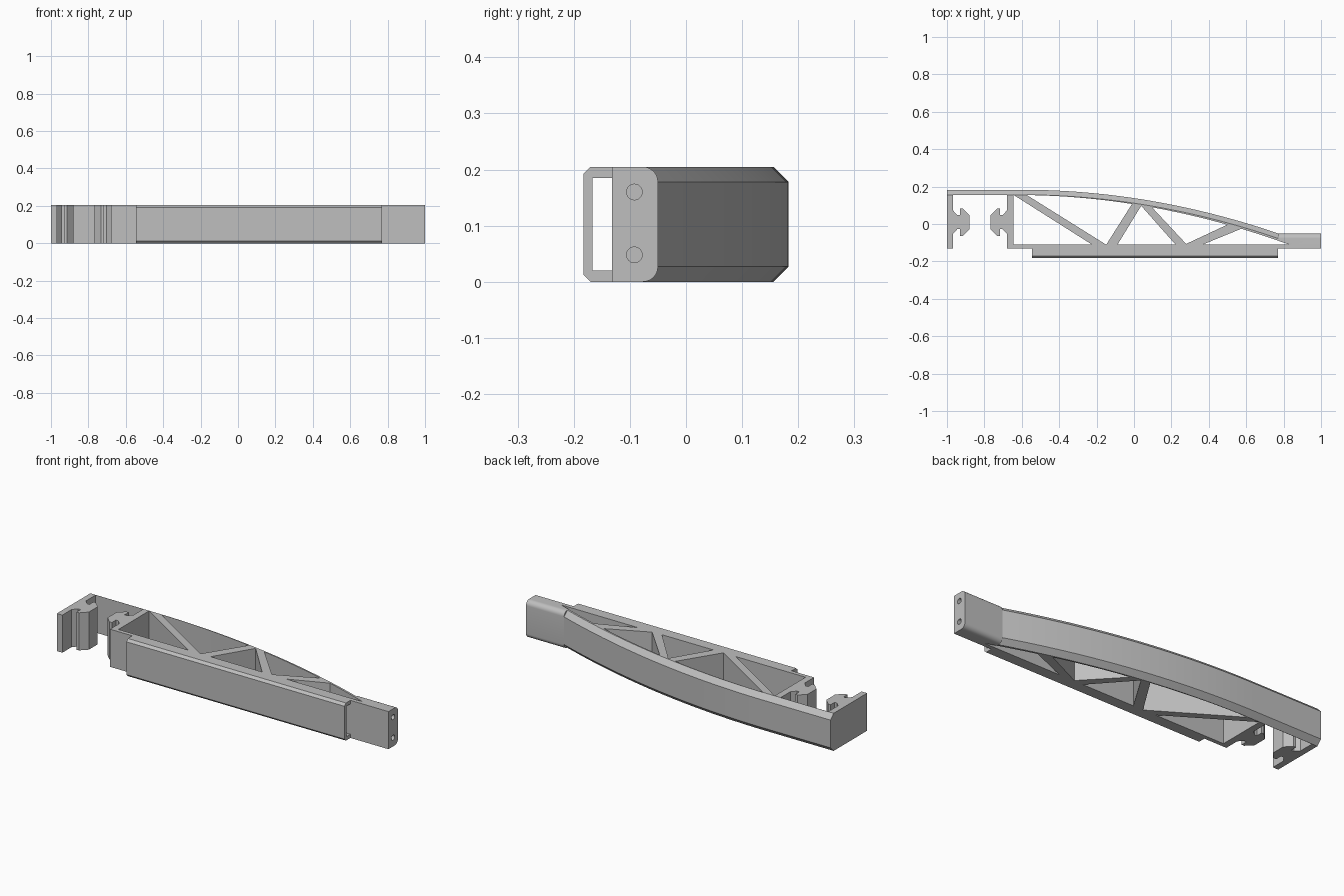
import bpy, bmesh, math
from mathutils import Vector

if "Cube" in bpy.data.objects:
    bpy.data.objects.remove(bpy.data.objects["Cube"], do_unlink=True)

H = 0.205            # full height
FRONT = -0.132       # front of the straight chord
CHORD = -0.11        # back of the straight chord
ARCH_END = 0.77
BEVEL = 0.027

grey = bpy.data.materials.new("light grey")
grey.use_nodes = True
grey.diffuse_color = (0.52, 0.52, 0.52, 1)
grey.node_tree.nodes["Principled BSDF"].inputs["Base Color"].default_value = grey.diffuse_color


def loft(name, rings):
    """Solid through a list of matching closed rings, capped at both ends."""
    bm = bmesh.new()
    loops = [[bm.verts.new(p) for p in ring] for ring in rings]
    n = len(loops[0])
    for a, b in zip(loops, loops[1:]):
        for i in range(n):
            j = (i + 1) % n
            bm.faces.new((a[i], a[j], b[j], b[i]))
    bm.faces.new(loops[0])
    bm.faces.new(loops[-1])
    bmesh.ops.recalc_face_normals(bm, faces=bm.faces)
    mesh = bpy.data.meshes.new(name)
    bm.to_mesh(mesh)
    bm.free()
    mesh.materials.append(grey)
    obj = bpy.data.objects.new(name, mesh)
    bpy.context.collection.objects.link(obj)
    return obj


def plan(name, pts, z0=0, z1=H):
    return loft(name, [[(x, y, z) for x, y in pts] for z in (z0, z1)])


def along_x(name, section, x0, x1):
    return loft(name, [[(x, y, z) for y, z in section] for x in (x0, x1)])


def smooth(obj, degrees=25):
    bpy.ops.object.select_all(action='DESELECT')
    obj.select_set(True)
    bpy.context.view_layer.objects.active = obj
    bpy.ops.object.shade_smooth_by_angle(angle=math.radians(degrees))


def cut(obj, cutter):
    mod = obj.modifiers.new("cut", 'BOOLEAN')
    mod.operation = 'DIFFERENCE'
    mod.solver = 'EXACT'
    mod.object = cutter
    cutter.hide_render = True
    cutter.hide_viewport = True
    cutter.display_type = 'WIRE'


def reach(x):
    return max(0, (x + 0.6) / (ARCH_END + 0.6))


def outer(x):
    return 0.183 - 0.233 * reach(x) ** 2


def inner(x):
    return outer(x) - 0.028 - 0.011 * reach(x)


# Curved back arch with chamfered outer edges
stations = [-1] + [-0.6 + (ARCH_END + 0.6) * i / 28 for i in range(29)]
arch = loft("back_arch", [[(x, inner(x), 0), (x, outer(x) - BEVEL, 0), (x, outer(x), BEVEL),
                           (x, outer(x), H - BEVEL), (x, outer(x) - BEVEL, H), (x, inner(x), H)]
                          for x in stations])
smooth(arch)

# Straight front chord
plan("front_chord", [(-0.68, FRONT), (0.78, FRONT), (0.78, CHORD), (-0.68, CHORD)])

# End block with rounded back edges
section = [(FRONT, 0), (FRONT, H)]
for cz, start in ((H - BEVEL, 90), (BEVEL, 0)):
    for i in range(9):
        a = math.radians(start - 90 * i / 8)
        section.append((-0.05 - BEVEL + BEVEL * math.cos(a), cz + BEVEL * math.sin(a)))
tip = along_x("end_block", section, ARCH_END, 1)
smooth(tip)

# Tapered pocket and two screw holes in the end block
cut(tip, plan("pocket_cutter", [(0.7, CHORD), (0.83, CHORD), (ARCH_END, inner(ARCH_END)),
                                (0.7, inner(ARCH_END))], -0.1, H + 0.1))
for label, z in (("lower", 0.048), ("upper", 0.16)):
    ring = [(-0.092 + 0.014 * math.cos(math.tau * i / 24), z + 0.014 * math.sin(math.tau * i / 24))
            for i in range(24)]
    cut(tip, along_x(label + "_hole_cutter", ring, 0.88, 1.1))

# Diagonal braces: chord x range, then arch x range
braces = [(-0.22, -0.145, -0.645, -0.575), (-0.15, -0.09, -0.01, 0.04),
          (0.225, 0.285, 0.035, 0.095), (0.265, 0.36, 0.5, 0.575)]
for i, (a, b, c, d) in enumerate(braces):
    plan("brace_%d" % (i + 1), [(a, CHORD - 0.003), (b, CHORD - 0.003),
                                (d, inner(d) + 0.001), (c, inner(c) + 0.001)])

# Facing clamp posts with arrow shaped keys, mirrored about the gap
MID, KEY_Y = -0.8235, 0.01
half = [(-0.97, 0.065), (-0.945, 0.038), (-0.93, 0.038), (-0.93, 0.073), (-0.915, 0.073), (-0.88, 0.038)]
key = [(x, KEY_Y + y) for x, y in half] + [(x, KEY_Y - y) for x, y in reversed(half)]
for label, flip, width in (("outer", 1, 0.033), ("inner", -1, 0.036)):
    def place(pts):
        return [(MID + flip * (x - MID), y) for x, y in pts]
    plan(label + "_key", place(key))
    face = -0.967
    plan(label + "_post", place([(face, FRONT), (face, 0.156), (face - width, 0.156), (face - width, FRONT)]))

# Hollow front pad: open ended channel with chamfered front edges
F, C, WALL = -0.183, 0.013, 0.02
channel = [(FRONT, 0), (F + C, 0), (F, C), (F, H - C), (F + C, H), (FRONT, H),
           (FRONT, H - WALL), (F + 0.016, H - WALL), (F + 0.016, WALL), (FRONT, WALL)]
along_x("front_pad", channel, -0.545, ARCH_END)
